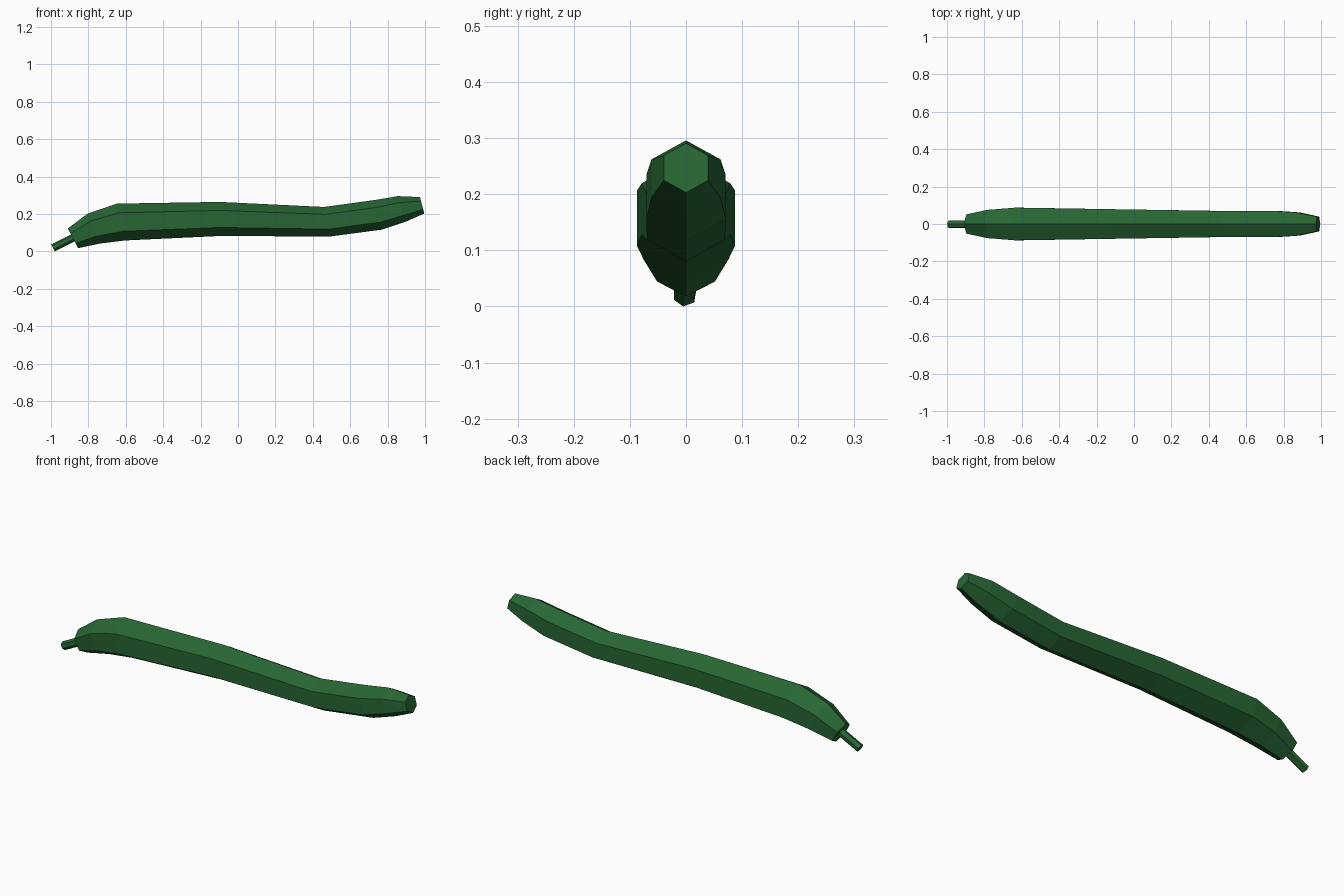
import bpy, bmesh, math

if "Cube" in bpy.data.objects:
    bpy.data.objects.remove(bpy.data.objects["Cube"])

green = bpy.data.materials.new("dark green skin")
green.diffuse_color = (0.020, 0.133, 0.033, 1)
green.use_nodes = True
green.node_tree.nodes["Principled BSDF"].inputs["Base Color"].default_value = green.diffuse_color


def hex_tube(name, rings, y=0.0, twist=0.0):
    """Loft six-sided rings, each given by its top and bottom ridge points (x, z)."""
    bm = bmesh.new()
    loops = []
    for tx, tz, bx, bz in rings:
        cx, cz = (tx + bx) / 2, (tz + bz) / 2
        ux, uz = (tx - bx) / 2, (tz - bz) / 2
        r = math.hypot(ux, uz)
        loop = []
        for i in range(6):
            a = i * math.pi / 3 + twist
            loop.append(bm.verts.new((cx + ux * math.cos(a), y + r * math.sin(a),
                                      cz + uz * math.cos(a))))
        loops.append(loop)
    for a, b in zip(loops, loops[1:]):
        for i in range(6):
            j = (i + 1) % 6
            bm.faces.new((a[i], a[j], b[j], b[i]))
    bm.faces.new(loops[0])
    bm.faces.new(loops[-1])
    bmesh.ops.recalc_face_normals(bm, faces=bm.faces[:])
    me = bpy.data.meshes.new(name)
    bm.to_mesh(me)
    bm.free()
    me.materials.append(green)
    ob = bpy.data.objects.new(name, me)
    bpy.context.collection.objects.link(ob)
    return ob


# Long curved body, from the stem end to the blossom end
hex_tube("vegetable_body", [
    (-0.910, 0.123, -0.855, 0.018),
    (-0.803, 0.203, -0.735, 0.043),
    (-0.647, 0.256, -0.604, 0.059),
    (-0.096, 0.265, -0.096, 0.083),
    (0.460, 0.238, 0.490, 0.080),
    (0.730, 0.275, 0.770, 0.117),
    (0.855, 0.296, 0.898, 0.160),
    (0.973, 0.291, 0.996, 0.203),
])

# Thin stem, slightly twisted
hex_tube("stem", [
    (-0.999, 0.038, -0.980, 0.000),
    (-0.879, 0.098, -0.860, 0.060),
], y=-0.002, twist=0.15)
